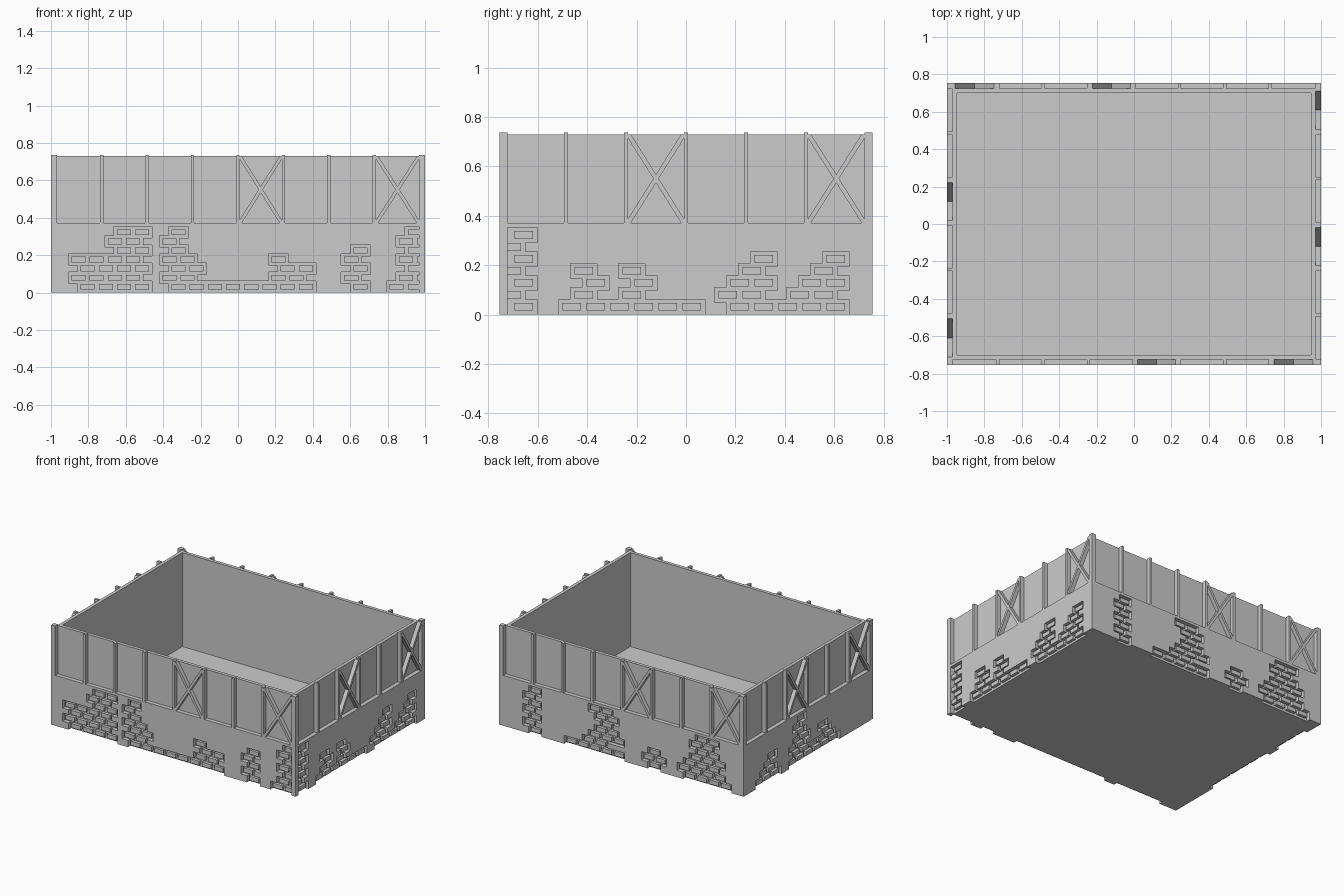
import bpy, bmesh, math
from mathutils import Matrix, Vector

if "Cube" in bpy.data.objects:
    bpy.data.objects.remove(bpy.data.objects["Cube"])

grey = bpy.data.materials.new("plain grey")
grey.diffuse_color = (0.6, 0.6, 0.6, 1)
grey.use_nodes = True
grey.node_tree.nodes["Principled BSDF"].inputs["Base Color"].default_value = grey.diffuse_color

CX, CY, TOP = 0.97, 0.725, 0.73      # core half sizes and rim height
SKIN, BRICK = 0.03, 0.022            # relief of plaster/timber and of bricks
LEDGE, POST_TOP, BAY = 0.372, 0.737, 0.243
HALF, ROW = 0.0486, 0.0485           # half brick step and course height


def finish(bm, name, angle=0):
    bmesh.ops.transform(bm, matrix=Matrix.Rotation(angle, 4, 'Z'), verts=bm.verts)
    me = bpy.data.meshes.new(name)
    bm.to_mesh(me)
    bm.free()
    me.materials.append(grey)
    ob = bpy.data.objects.new(name, me)
    bpy.context.collection.objects.link(ob)
    return ob


# Hollow core: outer box with a sunken floor
bm = bmesh.new()
bmesh.ops.create_cube(bm, size=1)
bmesh.ops.transform(bm, verts=bm.verts, matrix=Matrix.Translation((0, 0, TOP / 2))
                    @ Matrix.Diagonal((2 * CX, 2 * CY, TOP, 1)))
top = [f for f in bm.faces if f.normal.z > 0.9]
bmesh.ops.inset_region(bm, faces=top, thickness=0.035)
res = bmesh.ops.extrude_discrete_faces(bm, faces=top)
bmesh.ops.translate(bm, verts=res['faces'][0].verts[:], vec=(0, 0, 0.035 - TOP))
finish(bm, "core_box")


def exposed_bricks(rows, u0, limit):
    """Rows of (first half step, count) -> recess rectangles and brick rectangles."""
    holes, bricks = [], []
    for k, runs in enumerate(rows):
        z = 0.016 + k * ROW
        for j, n in runs:
            a = u0 + j * HALF
            b = a + (n - 1) * 2 * HALF + 0.075
            lo, hi = max(a - 0.016, -limit), min(b + 0.016, limit)
            if lo < -limit + 0.03:
                lo = -limit
            if hi > limit - 0.03:
                hi = limit
            holes.append((lo, hi, max(z - 0.015, 0) if k else 0, z + 0.046))
            for i in range(n):
                s = a + i * 2 * HALF
                s, e = max(s, -limit), min(s + 0.075, limit)
                if e - s > 0.008:
                    bricks.append((s, e, z, z + 0.031))
    return holes, bricks


def wall(name, angle, dist, half, limit, posts, braced, rows, u0):
    # Bays between timbers, post widths 0.018
    mids = [i * BAY for i in range(-posts, posts + 1)]
    edges = [-limit] + [m + s for m in mids for s in (-0.009, 0.009)] + [limit]
    bays = list(zip(edges[::2], edges[1::2]))
    holes, bricks = exposed_bricks(rows, u0, limit)
    panels = [(a, b, LEDGE, TOP) for a, b in bays]
    gaps = [(a, b, TOP, POST_TOP) for a, b in bays]
    layers = [(0.0, panels + gaps + holes), (BRICK, bricks)]

    # Relief grid: height of each cell comes from the rectangles over it
    rects = [r for _, l in layers for r in l]
    us = sorted({round(v, 4) for r in rects for v in r[:2]} | {-half, half})
    zs = sorted({round(v, 4) for r in rects for v in r[2:]} | {0, POST_TOP})
    nu, nz = len(us) - 1, len(zs) - 1
    H = [[SKIN] * nz for _ in range(nu)]
    for h, group in layers:
        for a, b, c, d in group:
            for i in range(nu):
                if a < (us[i] + us[i + 1]) / 2 < b:
                    for k in range(nz):
                        if c < (zs[k] + zs[k + 1]) / 2 < d:
                            H[i][k] = h

    bm = bmesh.new()

    def quad(pts, n):
        f = bm.faces.new([bm.verts.new((u, -(dist + h), z)) for u, h, z in pts])
        f.normal_update()
        if f.normal.dot(Vector(n)) < 0:
            f.normal_flip()

    def height(i, k):
        return H[i][k] if 0 <= i < nu and 0 <= k < nz else 0.0

    for i in range(nu):
        for k in range(nz):
            h = H[i][k]
            if h == 0:
                continue
            a, b, c, d = us[i], us[i + 1], zs[k], zs[k + 1]
            quad([(a, h, c), (b, h, c), (b, h, d), (a, h, d)], (0, -1, 0))
            if c >= TOP - 0.001:     # back of the post stubs above the rim
                quad([(a, 0, c), (b, 0, c), (b, 0, d), (a, 0, d)], (0, 1, 0))
            for di, dk, p, q in ((-1, 0, (a, c), (a, d)), (1, 0, (b, c), (b, d)),
                                 (0, -1, (a, c), (b, c)), (0, 1, (a, d), (b, d))):
                g = height(i + di, k + dk)
                if g < h:
                    quad([(p[0], g, p[1]), (q[0], g, q[1]),
                          (q[0], h, q[1]), (p[0], h, p[1])], (di, 0, dk))
    bmesh.ops.remove_doubles(bm, verts=bm.verts, dist=1e-5)
    finish(bm, name + "_wall", angle)

    # Crossed braces
    bm = bmesh.new()
    for a, b in (bays[i] for i in braced):
        e = 0.011
        f = e * (TOP - LEDGE) / (b - a)
        for p, q, s in ((a, b, 1), (b, a, -1)):
            prof = [(p, LEDGE), (p + s * e, LEDGE), (q, TOP - f),
                    (q, TOP), (q - s * e, TOP), (p, LEDGE + f)]
            face = bm.faces.new([bm.verts.new((u, -dist, z)) for u, z in prof])
            ext = bmesh.ops.extrude_face_region(bm, geom=[face])
            bmesh.ops.translate(bm, vec=(0, -SKIN + 0.001, 0), verts=[
                v for v in ext['geom'] if isinstance(v, bmesh.types.BMVert)])
    bmesh.ops.recalc_face_normals(bm, faces=bm.faces)
    finish(bm, name + "_braces", angle)


# Exposed brick courses, bottom to top: (first half step, brick count)
front = [
    [(1, 4), (11, 8), (31, 1), (35, 2)],
    [(0, 4), (10, 2), (22, 2), (30, 1), (36, 2)],
    [(1, 4), (11, 2), (23, 2), (31, 1), (37, 1)],
    [(0, 4), (10, 2), (22, 1), (30, 1), (36, 2)],
    [(5, 2), (11, 1), (31, 1), (37, 1)],
    [(4, 2), (10, 1), (36, 2)],
    [(5, 2), (11, 1), (37, 1)]]
right = [
    [(-4, 1), (0, 6), (14, 5)],
    [(-5, 1), (1, 1), (5, 1), (13, 2), (19, 2)],
    [(-4, 1), (2, 1), (6, 1), (14, 2), (20, 2)],
    [(-5, 1), (1, 1), (5, 1), (15, 1), (21, 1)],
    [(-4, 1), (16, 1), (22, 1)],
    [(-5, 1)],
    [(-4, 1)]]
back = [
    [(3, 1), (9, 5), (23, 1), (29, 4)],
    [(2, 1), (12, 2), (22, 2), (28, 4)],
    [(3, 1), (13, 3), (23, 1), (29, 3)],
    [(2, 1), (14, 2), (30, 3)],
    [(3, 1), (15, 1), (31, 2)],
    [(2, 1), (14, 2), (30, 2)],
    [(3, 1), (13, 2), (31, 2)]]
left = [
    [(-2, 3), (6, 6)],
    [(-1, 2), (7, 3), (13, 2)],
    [(0, 1), (6, 2), (14, 1)],
    [(1, 1), (7, 2), (13, 1)],
    [(8, 1)],
    [(7, 1)],
    [(8, 1)]]

# Long walls carry the corner posts, short walls fit between them
wall("front", 0, CY, CX + SKIN, 0.967, 3, (4, 7), front, -0.89)
wall("back", math.pi, CY, CX + SKIN, 0.967, 3, (4, 7), back, -0.89)
wall("right", math.pi / 2, CX, CY, 0.722, 2, (2, 5), right, -0.5)
wall("left", -math.pi / 2, CX, CY, 0.722, 2, (2, 5), left, -0.5)
